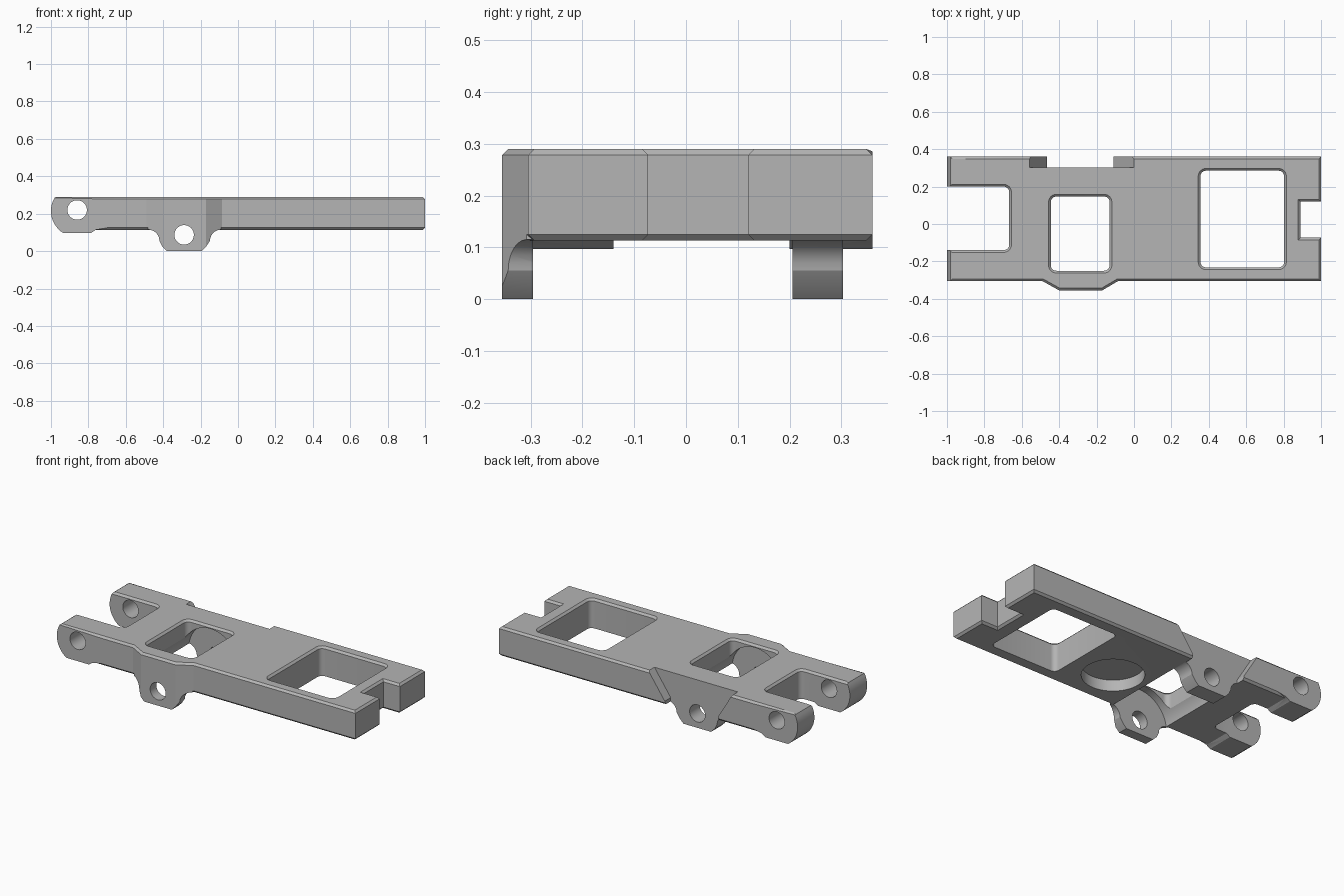
import bpy, bmesh, math
from mathutils import Vector

if "Cube" in bpy.data.objects:
    bpy.data.objects.remove(bpy.data.objects["Cube"])

TOP, BOTTOM, CHAMFER = 0.29, 0.113, 0.012

grey = bpy.data.materials.new("plain_grey")
grey.use_nodes = True
colour = (0.46, 0.46, 0.46, 1)
grey.diffuse_color = colour
grey.node_tree.nodes["Principled BSDF"].inputs["Base Color"].default_value = colour


def loft(name, rings, bevel=None):
    """Closed solid through equal-length rings of points."""
    bm = bmesh.new()
    loops = [[bm.verts.new(p) for p in ring] for ring in rings]
    n = len(loops[0])
    bm.faces.new(loops[0])
    bm.faces.new(loops[-1])
    for a, b in zip(loops, loops[1:]):
        for i in range(n):
            j = (i + 1) % n
            bm.faces.new((a[i], a[j], b[j], b[i]))
    bmesh.ops.recalc_face_normals(bm, faces=bm.faces)
    if bevel:
        edges = [e for e in bm.edges if bevel(*[v.co for v in e.verts])]
        bmesh.ops.bevel(bm, geom=edges, offset=CHAMFER, segments=1,
                        affect='EDGES', profile=0.5)
    mesh = bpy.data.meshes.new(name)
    bm.to_mesh(mesh)
    bm.free()
    mesh.materials.append(grey)
    obj = bpy.data.objects.new(name, mesh)
    bpy.context.collection.objects.link(obj)
    return obj


def prism_z(name, pts, z0, z1, bevel=None):
    return loft(name, [[(x, y, z) for x, y in pts] for z in (z0, z1)], bevel)


def prism_y(name, pts, y0, y1, bevel=None):
    return loft(name, [[(x, y, z) for x, z in pts] for y in (y0, y1)], bevel)


def arc(cx, cy, r, start, end, steps):
    angles = [math.radians(start + (end - start) * i / steps) for i in range(steps + 1)]
    return [(cx + r * math.cos(a), cy + r * math.sin(a)) for a in angles]


def circle(cx, cy, r, steps=48):
    return arc(cx, cy, r, 0, 360, steps)[:-1]


def rounded_rect(x0, x1, y0, y1, r):
    corners = [(x1 - r, y1 - r), (x0 + r, y1 - r), (x0 + r, y0 + r), (x1 - r, y0 + r)]
    return [p for i, (x, y) in enumerate(corners)
            for p in arc(x, y, r, 90 * i, 90 * i + 90, 6)]


def combine(target, other, operation):
    """Apply a boolean and discard the helper."""
    mod = target.modifiers.new("bool", 'BOOLEAN')
    mod.operation, mod.solver, mod.object = operation, 'EXACT', other
    bpy.context.view_layer.objects.active = target
    bpy.ops.object.modifier_apply(modifier=mod.name)
    bpy.data.objects.remove(other)


def opening(x0, x1, y0, y1, r=0.03):
    """Rounded opening cutter with a flared top rim."""
    rings = []
    for z, grow in ((0.0, 0), (TOP - CHAMFER, 0), (TOP + 0.004, CHAMFER + 0.004)):
        pts = rounded_rect(x0 - grow, x1 + grow, y0 - grow, y1 + grow, r + grow)
        rings.append([(x, y, z) for x, y in pts])
    return loft("opening_cutter", rings)


# Main plate with front bulge and end notch
bulge = [(-0.49, -0.305), (-0.40, -0.355), (-0.17, -0.355), (-0.085, -0.305)]
outline = [(-0.80, -0.305)] + bulge + [
    (1, -0.305), (1, -0.073), (0.89, -0.073), (0.89, 0.12), (1, 0.12),
    (1, 0.36), (-0.80, 0.36)]
frame = prism_z("frame", outline, BOTTOM, TOP, lambda a, b: abs(a.z - b.z) < 1e-4)

# Rounded lugs at the forked end
lug = [(-0.70, BOTTOM + CHAMFER), (-0.76, BOTTOM + 0.001), (-0.785, 0.097), (-0.93, 0.097)]
lug += [(x, z) for x, z in arc(-0.86, 0.215, 0.14, 238, 150, 12)]
lug += [(-0.972, TOP), (-0.70, TOP)]
for y0, y1, outer in ((-0.305, -0.12, -0.305), (0.18, 0.36, 0.36)):
    combine(frame, prism_y("lug", lug, y0, y1, lambda a, b: (
        min(a.z, b.z) > TOP - 1e-4 and abs(a.y - outer) + abs(b.y - outer) < 1e-4)), 'UNION')

# Slot between the lugs and the two windows
for box in ((-1.2, -0.667, -0.14, 0.20), (-0.445, -0.13, -0.25, 0.147),
            (0.355, 0.803, -0.232, 0.285)):
    combine(frame, opening(*box), 'DIFFERENCE')

# Tapered recess in the back edge
recess = [(-0.56, TOP + 0.001), (-0.465, 0.135), (-0.465, 0.05),
          (-0.11, 0.05), (-0.11, 0.135), (0, TOP + 0.001)]
combine(frame, prism_y("recess_cutter", recess, 0.303, 0.5), 'DIFFERENCE')

# Hanging pivot ears with flared roots
ear = arc(-0.48, 0.055, 0.06, 90, 0, 6) + [(-0.405, 0.025), (-0.38, 0.0)]
ear += [(-0.195, 0.0), (-0.17, 0.025)] + arc(-0.09, 0.055, 0.06, 180, 90, 6)
ear += [(-0.09, 0.16), (-0.48, 0.16)]
bulge_block = [(-0.6, -0.305)] + bulge + [(0, -0.305), (0, -0.2), (-0.6, -0.2)]
front_ear = prism_y("front_ear", ear, -0.36, -0.295)
combine(front_ear, prism_z("bulge_trim", bulge_block, -0.1, 0.5), 'INTERSECT')
combine(frame, front_ear, 'UNION')
combine(frame, prism_y("back_ear", ear, 0.206, 0.303), 'UNION')

# Round clearance between the ears
combine(frame, prism_y("clearance_cutter", circle(-0.288, 0.087, 0.186, 64),
                       -0.295, 0.206), 'DIFFERENCE')

# Pin holes through ears and lugs
for x, z in ((-0.288, 0.087), (-0.86, 0.22)):
    combine(frame, prism_y("pin_cutter", circle(x, z, 0.052), -0.6, 0.6), 'DIFFERENCE')

# Blind round pocket underneath
combine(frame, prism_z("pocket_cutter", circle(0.10, -0.055, 0.17, 64), 0.0, 0.18),
        'DIFFERENCE')

# Smooth curved walls, keep edges sharp
bpy.ops.object.select_all(action='DESELECT')
frame.select_set(True)
bpy.context.view_layer.objects.active = frame
bpy.ops.object.shade_smooth_by_angle(angle=math.radians(25))
